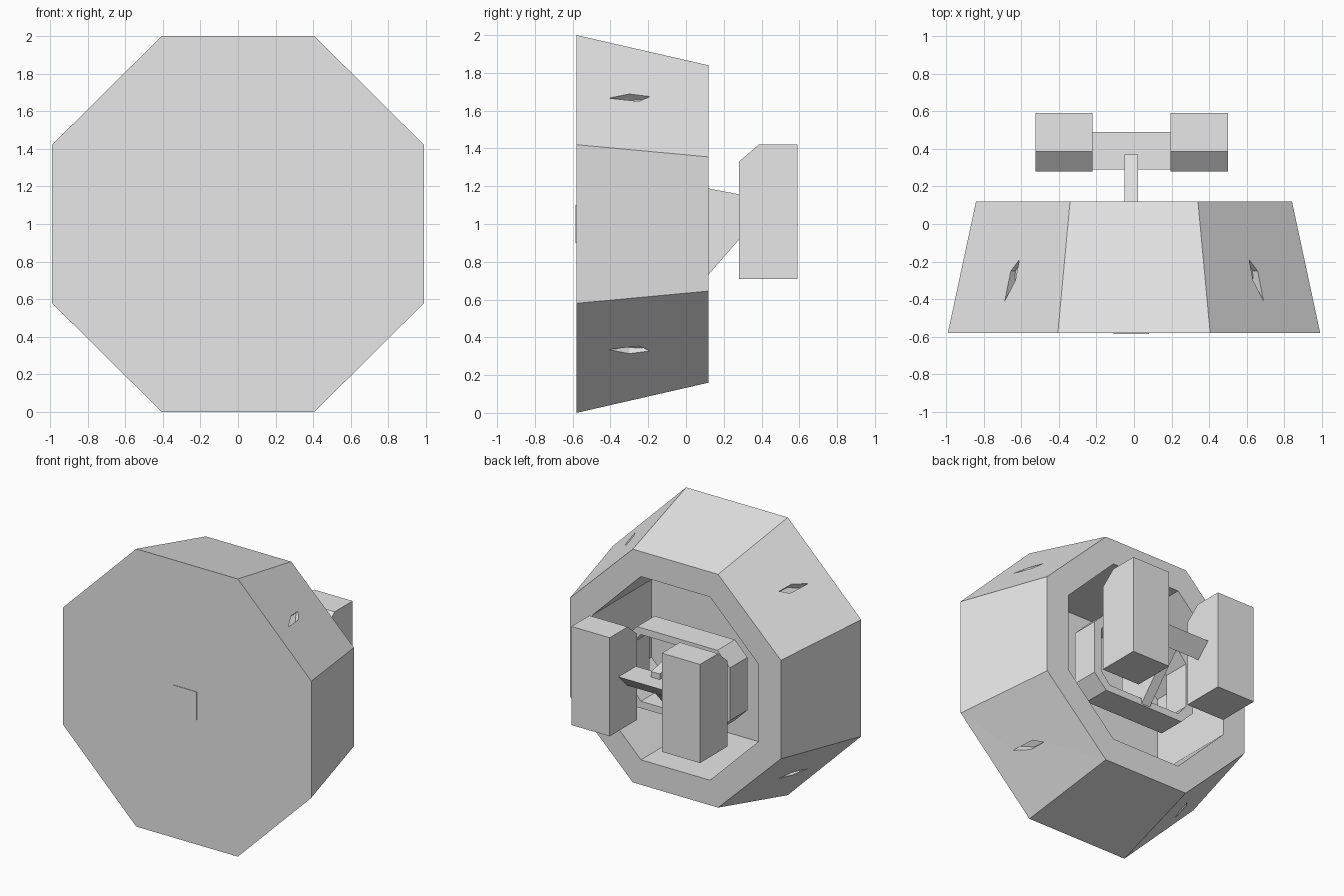
import bpy, bmesh
from mathutils import Vector

cube = bpy.data.objects.get("Cube")
if cube:
    bpy.data.objects.remove(cube, do_unlink=True)

grey = bpy.data.materials.new("plain_grey")
grey.use_nodes = True
COLOUR = (0.8, 0.8, 0.8, 1)
grey.diffuse_color = COLOUR
grey.node_tree.nodes["Principled BSDF"].inputs["Base Color"].default_value = COLOUR


def finish(name, bm):
    """Turn a bmesh into a flat-shaded grey object."""
    bmesh.ops.recalc_face_normals(bm, faces=bm.faces)
    mesh = bpy.data.meshes.new(name)
    bm.to_mesh(mesh)
    bm.free()
    mesh.materials.append(grey)
    obj = bpy.data.objects.new(name, mesh)
    bpy.context.scene.collection.objects.link(obj)
    return obj


def skin(name, rings, closed=False):
    """Bridge rings of points; cap both ends, or close into a loop."""
    bm = bmesh.new()
    loops = [[bm.verts.new(p) for p in ring] for ring in rings]
    n = len(loops[0])
    pairs = list(zip(loops, loops[1:]))
    if closed:
        pairs.append((loops[-1], loops[0]))
    else:
        bm.faces.new(loops[0])
        bm.faces.new(loops[-1])
    for a, b in pairs:
        for i in range(n):
            j = (i + 1) % n
            bm.faces.new((a[i], a[j], b[j], b[i]))
    return finish(name, bm)


def side_prism(name, profile, x0, x1):
    """Extrude a (y, z) profile along x."""
    return skin(name, [[(x, y, z) for y, z in profile] for x in (x0, x1)])


def octagon(w, h, flat_x, flat_z, y, zc=1.0):
    """Chamfered rectangle in the xz plane."""
    pts = [(-flat_x, h), (flat_x, h), (w, flat_z), (w, -flat_z),
           (flat_x, -h), (-flat_x, -h), (-w, -flat_z), (-w, flat_z)]
    return [(x, y, zc + z) for x, z in pts]


# Tapered octagonal housing: closed front, deep straight cavity at the back
FRONT, BACK, FLOOR = -0.58, 0.12, -0.55
housing = skin("housing", [
    octagon(0.99, 1.0, 0.405, 0.42, FRONT),
    octagon(0.84, 0.84, 0.34, 0.355, BACK),
    octagon(0.66, 0.66, 0.275, 0.28, BACK),
    octagon(0.66, 0.66, 0.275, 0.28, FLOOR),
])

# Small wedge notches in the four diagonal walls
cutters = []
for sx in (-1, 1):
    for sz in (-1, 1):
        centre = Vector((sx * 0.645, -0.3, 1 + sz * 0.665))
        out = Vector((sx, 0, sz)).normalized()
        along = Vector((sx, 0, -sz)).normalized()
        outline = [(-0.11, 0.03), (0.0, -0.025), (0.11, -0.03), (0.05, 0.02)]
        cutter = skin("notch_cutter", [
            [centre + out * d + along * a + Vector((0, y, 0)) for y, a in outline]
            for d in (-0.04, 0.08)])
        cutter.hide_render = True
        mod = housing.modifiers.new("notch", 'BOOLEAN')
        mod.operation = 'DIFFERENCE'
        mod.solver = 'EXACT'
        mod.object = cutter
        cutters.append(cutter)
bpy.context.view_layer.update()
carved = bpy.data.meshes.new_from_object(
    housing.evaluated_get(bpy.context.evaluated_depsgraph_get()))
housing.modifiers.clear()
housing.data = carved
for cutter in cutters:
    bpy.data.objects.remove(cutter, do_unlink=True)

# Thin panel on the front face
side_prism("front_panel", [(-0.584, 0.9), (-0.575, 0.9), (-0.575, 1.1), (-0.584, 1.1)],
           -0.11, 0.08)

# Chamfered inner frame inside the cavity
skin("inner_frame", [
    octagon(0.42, 0.29, 0.32, 0.19, -0.1, 0.99),
    octagon(0.42, 0.29, 0.32, 0.19, 0.1, 0.99),
    octagon(0.36, 0.24, 0.29, 0.16, 0.1, 0.99),
    octagon(0.36, 0.24, 0.29, 0.16, -0.1, 0.99),
], closed=True)

# Upright bracket joining the frame to the crossbar
side_prism("bracket", [(-0.1, 1.23), (0.37, 1.14), (0.37, 1.02), (0.1, 0.71), (-0.1, 0.71)],
           -0.05, 0.02)

# Wedge-shaped crossbar
side_prism("crossbar", [(0.29, 1.1), (0.49, 1.1), (0.39, 1.0)], -0.23, 0.2)

# Two upright blocks with a chamfered inner top edge
block = [(0.28, 0.71), (0.59, 0.71), (0.59, 1.42), (0.385, 1.42), (0.28, 1.33)]
for name, x0, x1 in (("right_block", -0.525, -0.22), ("left_block", 0.195, 0.5)):
    side_prism(name, block, x0, x1)
